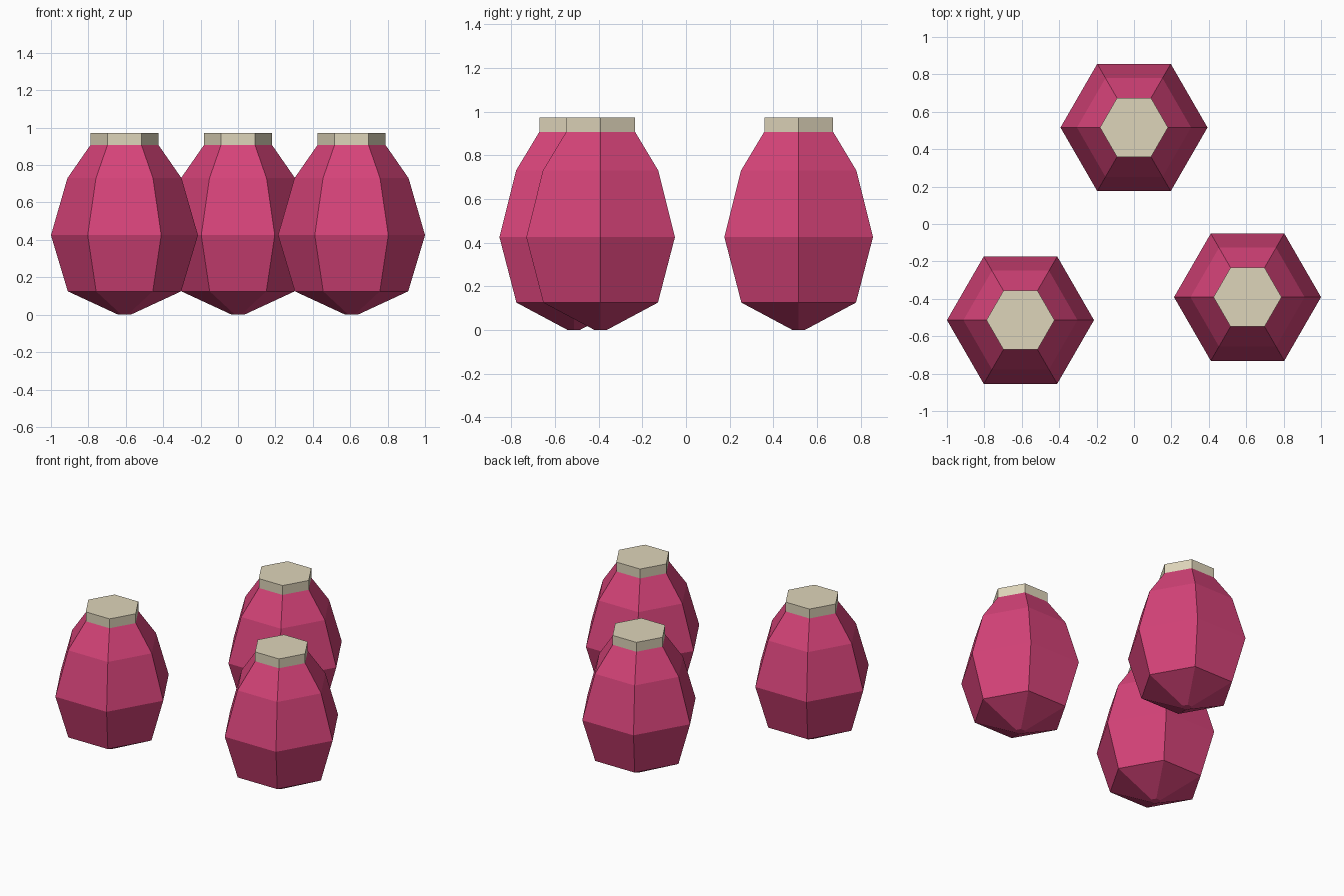
import bpy
import bmesh
from math import cos, sin, tau

cube = bpy.data.objects.get("Cube")
if cube:
    bpy.data.objects.remove(cube, do_unlink=True)


def make_material(name, rgb):
    mat = bpy.data.materials.new(name)
    mat.use_nodes = True
    color = (*rgb, 1.0)
    mat.diffuse_color = color
    mat.node_tree.nodes["Principled BSDF"].inputs["Base Color"].default_value = color
    return mat


def hex_solid(name, profile, location, mat):
    """Stack six-sided rings of (radius, height) and close both ends."""
    bm = bmesh.new()
    rings = [[bm.verts.new((r * cos(i * tau / 6), r * sin(i * tau / 6), z))
              for i in range(6)] for r, z in profile]
    for low, high in zip(rings, rings[1:]):
        for i in range(6):
            j = (i + 1) % 6
            bm.faces.new((low[i], low[j], high[j], high[i]))
    bm.faces.new(rings[0][::-1])
    bm.faces.new(rings[-1])
    mesh = bpy.data.meshes.new(name)
    bm.to_mesh(mesh)
    bm.free()
    mesh.materials.append(mat)
    obj = bpy.data.objects.new(name, mesh)
    obj.location = location
    bpy.context.collection.objects.link(obj)
    return obj


pink = make_material("berry pink", (0.67, 0.056, 0.19))
cream = make_material("pale cream", (0.73, 0.66, 0.49))

# Faceted body and flat cap profiles, as (radius, height)
BODY = [(0.033, 0), (0.303, 0.125), (0.393, 0.425), (0.305, 0.73), (0.182, 0.907)]
CAP = [(0.182, 0.907), (0.182, 0.972)]

# Three matching pods
PODS = {"back": (0, 0.516), "left": (0.607, -0.391), "right": (-0.607, -0.514)}
for side, (x, y) in PODS.items():
    hex_solid(f"{side}_pod_body", BODY, (x, y, 0), pink)
    hex_solid(f"{side}_pod_cap", CAP, (x, y, 0), cream)
